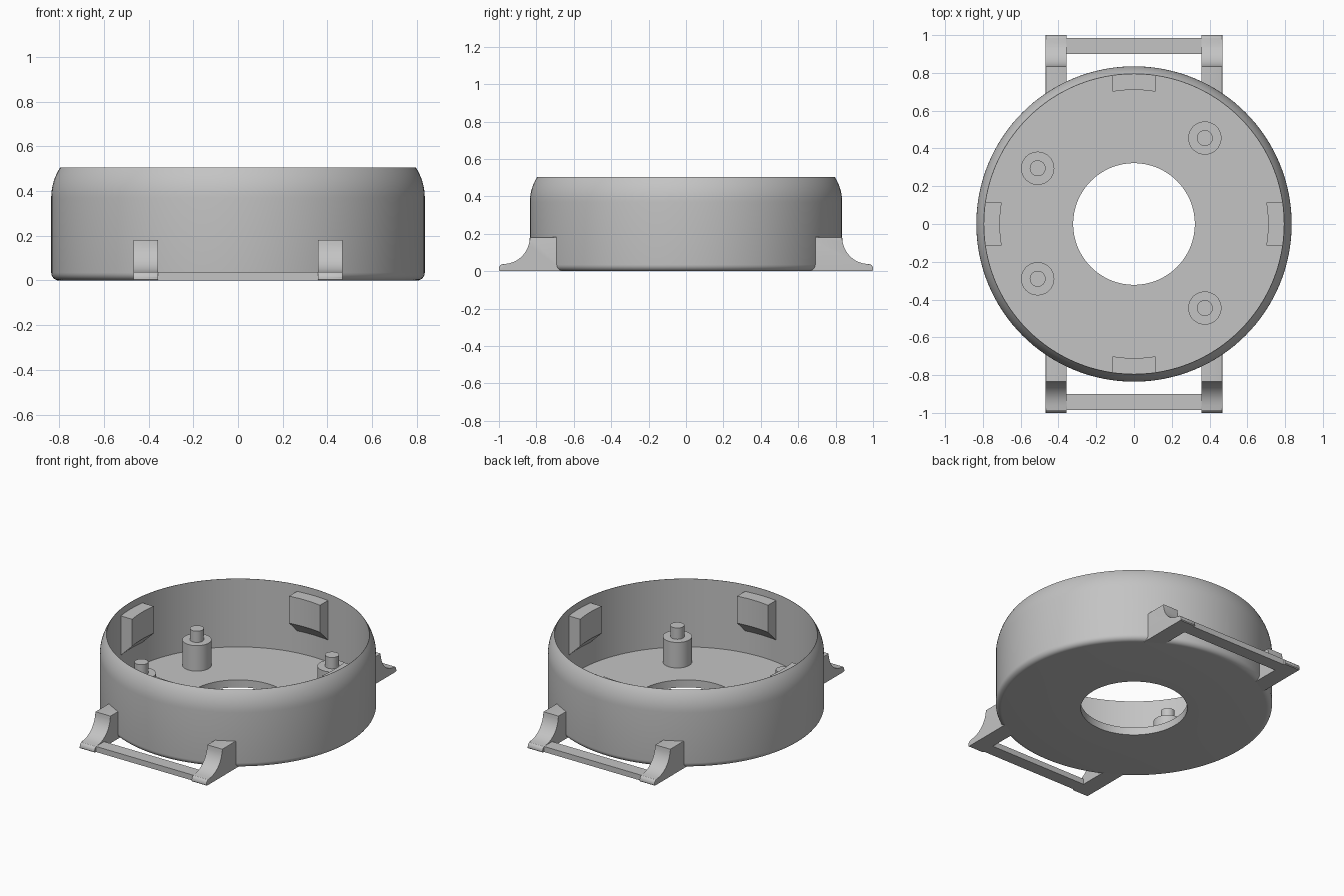
import bpy, bmesh, math
from math import sin, cos, pi, sqrt

cube = bpy.data.objects.get("Cube")
if cube:
    bpy.data.objects.remove(cube, do_unlink=True)

grey = bpy.data.materials.new("light_grey")
grey.use_nodes = True
COLOR = (0.55, 0.55, 0.55, 1)
grey.diffuse_color = COLOR
grey.node_tree.nodes["Principled BSDF"].inputs["Base Color"].default_value = COLOR


def finish(bm, name):
    """Turn a bmesh into a smooth-by-angle object."""
    bmesh.ops.recalc_face_normals(bm, faces=bm.faces)
    mesh = bpy.data.meshes.new(name)
    bm.to_mesh(mesh)
    bm.free()
    mesh.materials.append(grey)
    ob = bpy.data.objects.new(name, mesh)
    bpy.context.collection.objects.link(ob)
    bpy.ops.object.select_all(action='DESELECT')
    bpy.context.view_layer.objects.active = ob
    ob.select_set(True)
    bpy.ops.object.shade_smooth_by_angle(angle=math.radians(32))
    return ob


def lathe(name, profile, steps, closed=False, at=(0, 0)):
    """Revolve an (r, z) profile about a vertical axis."""
    bm = bmesh.new()
    verts = [bm.verts.new((r, 0, z)) for r, z in profile]
    pairs = list(zip(verts, verts[1:]))
    if closed:
        pairs.append((verts[-1], verts[0]))
    edges = [bm.edges.new(p) for p in pairs]
    bmesh.ops.spin(bm, geom=verts + edges, cent=(0, 0, 0), axis=(0, 0, 1),
                   angle=2 * pi, steps=steps, use_merge=True)
    bmesh.ops.remove_doubles(bm, verts=bm.verts, dist=0.0001)
    ob = finish(bm, name)
    ob.location = (at[0], at[1], 0)
    return ob


def loft(bm, rings):
    """Skin two matching rings of points and cap both ends."""
    a, b = [[bm.verts.new(p) for p in ring] for ring in rings]
    n = len(a)
    bm.faces.new(a)
    bm.faces.new(b[::-1])
    for i in range(n):
        j = (i + 1) % n
        bm.faces.new((a[i], b[i], b[j], a[j]))
    return a, b


# Round shell: flat floor with a hole, filleted foot, inward curving rim
R, INNER, HOLE, FLOOR, TOP = 0.835, 0.793, 0.322, 0.05, 0.505
FOOT, CROWN = 0.035, 0.248
profile = [(HOLE, FLOOR), (HOLE, 0)]
for i in range(7):
    t = i / 6 * pi / 2
    profile.append((R - FOOT + FOOT * sin(t), FOOT - FOOT * cos(t)))
for i in range(9):
    t = i / 8 * 0.576
    profile.append((R - CROWN * (1 - cos(t)), TOP - 0.135 + CROWN * sin(t)))
profile += [(INNER, TOP), (INNER, FLOOR)]
lathe("shell", profile, 128, closed=True)

# Stepped mounting posts
post = [(0.088, FLOOR - 0.01), (0.088, 0.22), (0.042, 0.22), (0.042, 0.295), (0, 0.295)]
for i, at in enumerate([(-0.51, 0.295), (-0.51, -0.29), (0.375, 0.455), (0.375, -0.445)]):
    lathe(f"post_{i + 1}", post, 40, at=at)

# Clip tabs on the inner wall, with a sloped underside
for k in range(4):
    bm = bmesh.new()
    half, steps = 0.114, 6
    sections = []
    for i in range(steps + 1):
        x = half * (2 * i / steps - 1)
        near, far = sqrt(0.71 ** 2 - x * x), sqrt(0.805 ** 2 - x * x)
        sections.append([bm.verts.new((x, y, z)) for y, z in
                         ((near, 0.46), (near, 0.28), (far, 0.185), (far, 0.46))])
    for a, b in zip(sections, sections[1:]):
        for i in range(4):
            j = (i + 1) % 4
            bm.faces.new((a[i], a[j], b[j], b[i]))
    bm.faces.new(sections[0])
    bm.faces.new(sections[-1][::-1])
    finish(bm, f"clip_tab_{k + 1}").rotation_euler.z = k * pi / 2


# Strap lugs: concave swept brackets with rounded upper edges
def lug(name, sx, sy):
    side = [(None, 0), (None, 0.182), (0.835, 0.182)]
    for i in range(1, 11):
        t = i / 10 * pi / 2 * 0.93
        side.append((0.975 - 0.14 * cos(t), 0.182 - 0.143 * sin(t)))
    side += [(0.985, 0.037), (0.996, 0.028), (1.0, 0.016), (1.0, 0.005), (0.995, 0)]
    rings = []
    for x in (0.357, 0.468):
        start = sqrt(0.802 ** 2 - x * x)
        rings.append([(sx * x, sy * (start if y is None else y), z) for y, z in side])
    bm = bmesh.new()
    a, b = loft(bm, rings)
    last = len(side) - 3
    edges = [bm.edges.get((r[i], r[i + 1])) for r in (a, b) for i in range(1, last)]
    bmesh.ops.bevel(bm, geom=edges, offset=0.01, segments=3, profile=0.5,
                    affect='EDGES', clamp_overlap=True)
    finish(bm, name)


# Strap bars joining each pair of lugs
def bar(name, sy):
    bm = bmesh.new()
    section = ((0.9, 0), (0.985, 0), (0.985, 0.037), (0.9, 0.037))
    loft(bm, [[(x, sy * y, z) for y, z in section] for x in (-0.37, 0.37)])
    finish(bm, name)


for end, sy in (("front", -1), ("back", 1)):
    bar(f"{end}_strap_bar", sy)
    for hand, sx in (("left", 1), ("right", -1)):
        lug(f"{end}_{hand}_lug", sx, sy)
